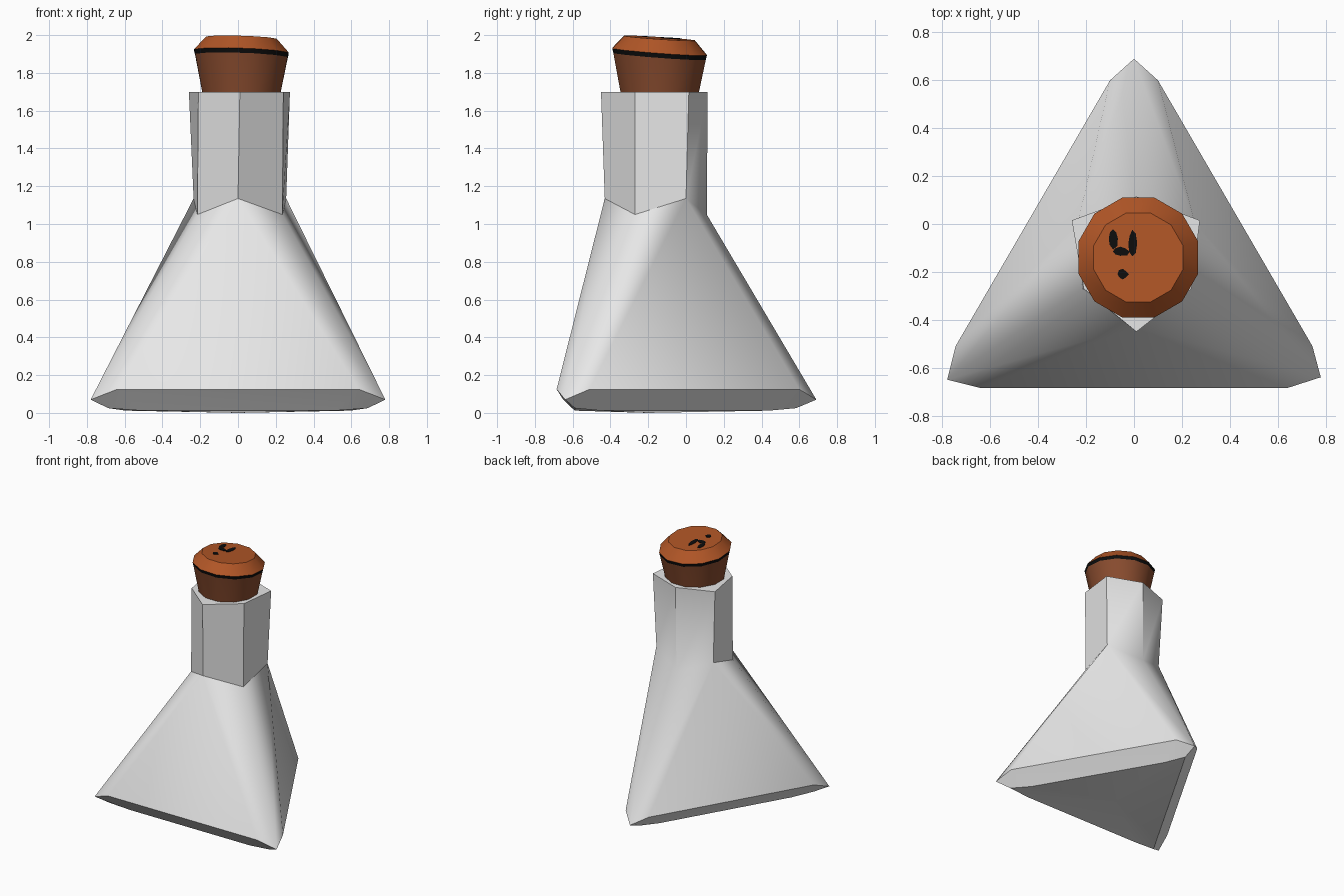
import bpy, bmesh, math, random

if "Cube" in bpy.data.objects:
    bpy.data.objects.remove(bpy.data.objects["Cube"])

random.seed(4)

def material(name, r, g, b):
    m = bpy.data.materials.new(name)
    m.diffuse_color = (r, g, b, 1)
    m.use_nodes = True
    m.node_tree.nodes["Principled BSDF"].inputs["Base Color"].default_value = m.diffuse_color
    return m

glass = material("pale_glass", 0.8, 0.8, 0.8)
cork_top = material("orange_cork", 0.44, 0.093, 0.02)
cork_side = material("brown_cork", 0.25, 0.072, 0.028)
pit = material("dark_pit", 0.004, 0.004, 0.004)

def finish(name, verts, faces, mats, indices=None, angle=35):
    me = bpy.data.meshes.new(name)
    me.from_pydata(verts, [], faces)
    for m in mats:
        me.materials.append(m)
    if indices:
        for p, i in zip(me.polygons, indices):
            p.material_index = i
    bm = bmesh.new()
    bm.from_mesh(me)
    bmesh.ops.recalc_face_normals(bm, faces=bm.faces)
    bm.to_mesh(me)
    bm.free()
    ob = bpy.data.objects.new(name, me)
    bpy.context.collection.objects.link(ob)
    bpy.ops.object.select_all(action='DESELECT')
    ob.select_set(True)
    bpy.context.view_layer.objects.active = ob
    bpy.ops.object.shade_smooth_by_angle(angle=math.radians(angle))
    return ob

# Flask: three-cornered base, counter-clockwise from the front left corner
corner = [(-0.78, -0.65), (0.78, -0.64), (0, 0.69)]
side = [((-0.64, -0.685), (0.64, -0.685)),
        ((0.745, -0.51), (0.10, 0.60)),
        ((-0.10, 0.60), (-0.745, -0.51))]
# Neck: one edge above each side and one above each corner (low, then top)
neck_side = [((0, -0.43), (0.01, -0.45)), ((0.255, 0), (0.275, 0.015)),
             ((-0.235, 0), (-0.26, 0.015))]
neck_corner = [((-0.215, -0.27), (-0.21, -0.27)), ((0.235, -0.27), (0.24, -0.27)),
               ((0.005, 0.11), (0.01, 0.115))]
verts, faces = [], []

def v(p, z, s=1.0):
    verts.append((p[0] * s, -0.205 + (p[1] + 0.205) * s, z))
    return len(verts) - 1

Q = [v(p, 0.07) for p in corner]
Q2 = [v(p, 0.025, 0.88) for p in corner]
E = [(v(a, 0.125), v(b, 0.125)) for a, b in side]
F = [(v(a, 0.012, 0.8), v(b, 0.012, 0.8)) for a, b in side]
A = [(v(a, 1.135), v(b, 1.7)) for a, b in neck_side]
B = [(v(a, 1.05), v(b, 1.7)) for a, b in neck_corner]
base = v((0, -0.205), 0)
for i in range(3):
    j, k = (i + 1) % 3, (i - 1) % 3
    (a, b), (c, d) = E[i], F[i]
    faces += [(Q[i], a, A[i][0]), (a, b, A[i][0]), (b, Q[j], A[i][0])]   # large side
    faces += [(a, c, d, b), (Q[i], Q2[i], c, a), (b, d, Q2[j], Q[j])]    # lower bevel
    faces += [(Q2[i], base, c), (c, base, d), (d, base, Q2[j])]          # underside
    faces += [(Q[i], A[i][0], B[i][0]), (Q[i], B[i][0], A[k][0])]        # corner ridge
    faces += [(B[i][0], A[i][0], A[i][1], B[i][1]),
              (A[i][0], B[j][0], B[j][1], A[i][1])]                      # neck walls
faces.append((B[0][1], A[0][1], B[1][1], A[1][1], B[2][1], A[2][1]))     # neck top
finish("flask", verts, faces, [glass])

# Cork: slightly tilted twelve-sided stopper
cx, cy, n = 0.018, -0.14, 12

def tilted(x, y, z, t=1.0):
    return (cx + x, cy + y, z - t * (0.075 * y + 0.035 * x))

rings = [(0.203, 1.64, 0), (0.253, 1.888, 1), (0.259, 1.912, 1), (0.193, 1.984, 0.9)]
verts = [tilted(r * math.cos((i + .5) * math.tau / n), r * math.sin((i + .5) * math.tau / n), z, t)
         for r, z, t in rings for i in range(n)]
faces, idx = [], []
for k, mat in enumerate((1, 2, 0)):
    for i in range(n):
        j = (i + 1) % n
        faces.append((k * n + i, k * n + j, k * n + n + j, k * n + n + i))
        idx.append(mat)
faces += [tuple(range(n))[::-1], tuple(range(3 * n, 4 * n))]
idx += [1, 0]
finish("cork", verts, faces, [cork_top, cork_side, pit], idx, 30)

# Small irregular pits on the cork's top, as thin plates
for x, y, rx, ry in [(-0.105, 0.08, 0.022, 0.04), (-0.075, 0.025, 0.035, 0.02),
                     (-0.025, 0.06, 0.018, 0.05), (-0.065, -0.07, 0.022, 0.022)]:
    m = 8
    pts = []
    for i in range(m):
        s = random.uniform(0.8, 1.2)
        pts.append((x + s * rx * math.cos(i * math.tau / m), y + s * ry * math.sin(i * math.tau / m)))
    verts = [tilted(px, py, z, 0.9) for z in (1.983, 1.987) for px, py in pts]
    faces = [tuple(range(m))[::-1], tuple(range(m, 2 * m))]
    faces += [(i, (i + 1) % m, m + (i + 1) % m, m + i) for i in range(m)]
    finish("cork_pit", verts, faces, [pit])
